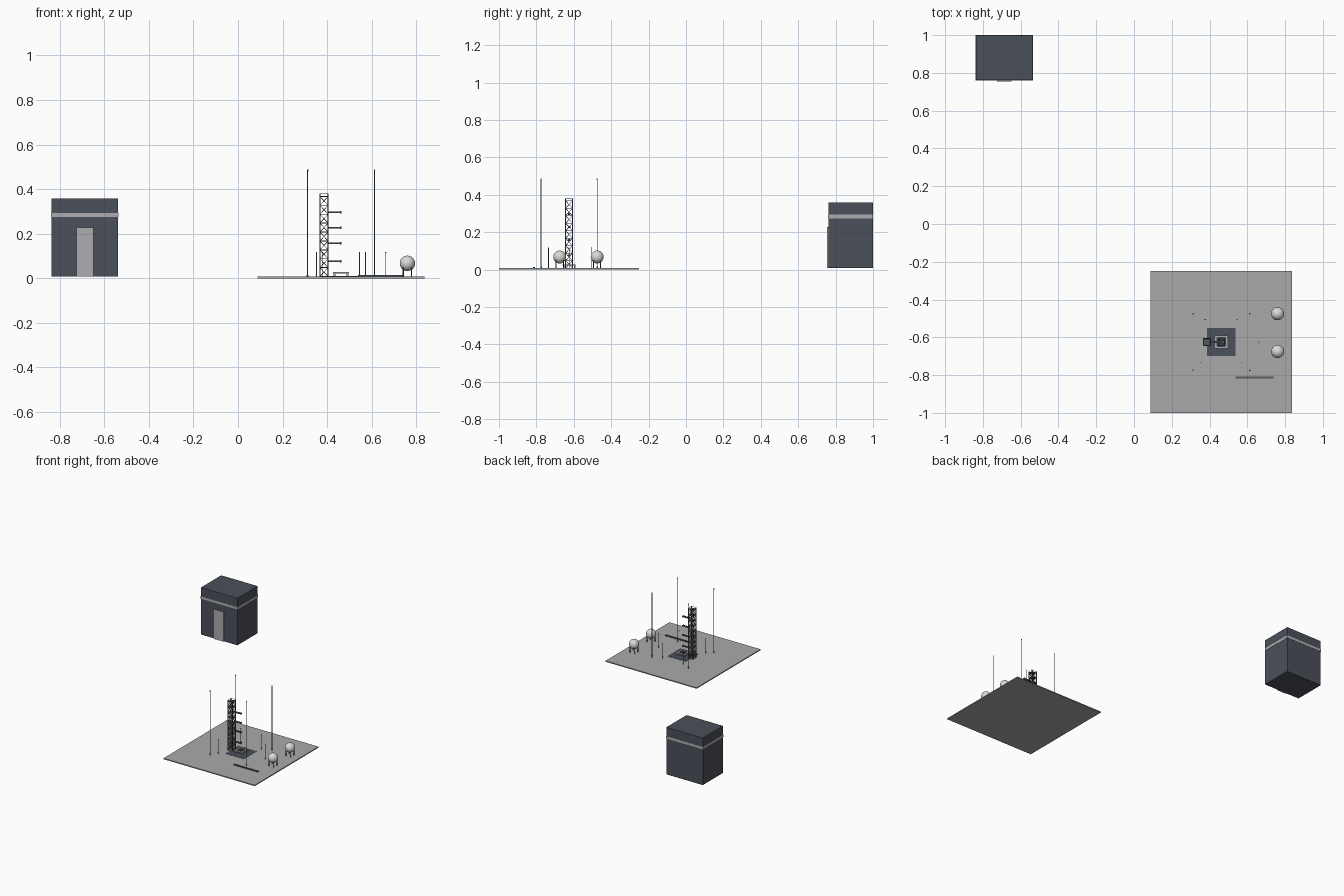
import bpy, bmesh, math
from mathutils import Vector, Matrix

cube = bpy.data.objects.get("Cube")
if cube:
    bpy.data.objects.remove(cube, do_unlink=True)


def material(name, r, g, b):
    m = bpy.data.materials.new(name)
    m.use_nodes = True
    m.diffuse_color = (r, g, b, 1)
    m.node_tree.nodes["Principled BSDF"].inputs["Base Color"].default_value = (r, g, b, 1)
    return m


CONCRETE = material("concrete", 0.40, 0.40, 0.41)
PANEL = material("dark_cladding", 0.07, 0.08, 0.10)
TRIM = material("light_grey_trim", 0.42, 0.42, 0.44)
STEEL = material("dark_steel", 0.09, 0.10, 0.11)
WHITE = material("tank_white", 0.70, 0.70, 0.69)
MAST = material("mast_grey", 0.22, 0.23, 0.24)

GROUND = 0.0075
CX, CY = 0.4625, -0.625          # pad centre
BX, BY = -0.6875, 0.88           # assembly building centre


def finish(name, bm, mat):
    mesh = bpy.data.meshes.new(name)
    bm.to_mesh(mesh)
    bm.free()
    mesh.materials.append(mat)
    obj = bpy.data.objects.new(name, mesh)
    bpy.context.collection.objects.link(obj)
    return obj


def add_box(bm, x, y, z, sx, sy, sz):
    """Box centred on x, y with its base at z."""
    mat = Matrix.Translation((x, y, z + sz / 2)) @ Matrix.Diagonal((sx, sy, sz, 1))
    bmesh.ops.create_cube(bm, size=1, matrix=mat)


def add_strut(bm, a, b, r, sides=6):
    a, b = Vector(a), Vector(b)
    d = b - a
    mat = Matrix.Translation((a + b) / 2) @ d.to_track_quat("Z", "Y").to_matrix().to_4x4()
    bmesh.ops.create_cone(bm, cap_ends=True, segments=sides, radius1=r, radius2=r,
                          depth=d.length, matrix=mat)


def box(name, mat, *dims):
    bm = bmesh.new()
    add_box(bm, *dims)
    return finish(name, bm, mat)


# Launch pad slab, dark deck and service trench
box("pad_slab", CONCRETE, CX, CY, 0, 0.75, 0.75, GROUND)
box("pad_deck", PANEL, CX, CY, GROUND, 0.15, 0.15, 0.0015)
box("service_trench", STEEL, CX + 0.175, CY - 0.188, GROUND, 0.2, 0.012, 0.006)

# Assembly building with stripe and tall door
box("assembly_building", PANEL, BX, BY, GROUND, 0.3, 0.2375, 0.35)
box("building_stripe", TRIM, BX, BY, 0.274, 0.303, 0.2405, 0.019)
box("building_door", TRIM, BX, BY - 0.1215, GROUND, 0.076, 0.008, 0.22)

# Lattice service tower
TX, HALF, BAY, BAYS = 0.386, 0.0185, 0.04, 9
corners = [(TX + sx * HALF, CY + sy * HALF) for sx, sy in ((-1, -1), (1, -1), (1, 1), (-1, 1))]
top = GROUND + BAY * BAYS
bm = bmesh.new()
for x, y in corners:
    add_box(bm, x, y, GROUND, 0.005, 0.005, top + 0.012 - GROUND)
for i in range(BAYS + 1):
    z = GROUND + i * BAY
    for j in range(4):
        p, q = corners[j], corners[(j + 1) % 4]
        add_strut(bm, (*p, z), (*q, z), 0.002, 4)
        if i < BAYS:
            add_strut(bm, (*p, z), (*q, z + BAY), 0.0013, 4)
            add_strut(bm, (*q, z), (*p, z + BAY), 0.0013, 4)
        else:
            add_strut(bm, (*p, z + 0.011), (*q, z + 0.011), 0.0013, 4)
finish("tower_frame", bm, STEEL)

bm = bmesh.new()
for i in range(1, BAYS + 1):
    add_box(bm, TX, CY, GROUND + i * BAY - 0.001, 2 * HALF, 2 * HALF, 0.002)
finish("tower_floors", bm, STEEL)

# Access arms reaching over the mount
bm = bmesh.new()
for z in (0.076, 0.157, 0.2265, 0.296):
    for s in (-1, 1):
        add_box(bm, TX + 0.048, CY + s * 0.004, z - 0.004, 0.06, 0.002, 0.008)
    add_box(bm, TX + 0.048, CY, z - 0.004, 0.06, 0.008, 0.002)
    add_box(bm, TX + 0.075, CY, z - 0.005, 0.007, 0.014, 0.010)
finish("access_arms", bm, STEEL)

# Launch mount: legs, square frame and hold-down ring
bm = bmesh.new()
for sx in (-1, 1):
    for sy in (-1, 1):
        add_box(bm, CX + sx * 0.029, CY + sy * 0.029, GROUND, 0.008, 0.008, 0.015)
    add_box(bm, CX + sx * 0.029, CY, 0.0215, 0.012, 0.07, 0.006)
    add_box(bm, CX, CY + sx * 0.029, 0.0215, 0.046, 0.012, 0.006)
finish("launch_mount", bm, TRIM)

bm = bmesh.new()
for k in range(16):
    a, b = (2 * math.pi * n / 16 for n in (k, k + 1))
    add_strut(bm, (CX + 0.018 * math.cos(a), CY + 0.018 * math.sin(a), 0.025),
              (CX + 0.018 * math.cos(b), CY + 0.018 * math.sin(b), 0.025), 0.003)
for k in range(4):
    a = math.pi * (k / 2 + 0.25)
    add_strut(bm, (CX + 0.008 * math.cos(a), CY + 0.008 * math.sin(a), 0.025),
              (CX + 0.034 * math.cos(a), CY + 0.034 * math.sin(a), 0.025), 0.002)
finish("hold_down_ring", bm, STEEL)

# Tall lightning masts at the four corners
bm = bmesh.new()
for sx in (-1, 1):
    for sy in (-1, 1):
        x, y = CX + sx * 0.15, CY + sy * 0.15
        add_strut(bm, (x, y, GROUND), (x, y, 0.48), 0.0018, 8)
        add_strut(bm, (x, y, 0.48), (x, y, 0.487), 0.003, 8)
        add_strut(bm, (x, y, GROUND), (x, y, GROUND + 0.008), 0.004, 8)
finish("lightning_masts", bm, MAST)

# Short floodlight poles
bm = bmesh.new()
for dx, dy in ((-0.11, -0.11), (0.11, -0.11), (0.083, 0.12), (-0.085, 0.12), (0.2, 0)):
    x, y = CX + dx, CY + dy
    add_strut(bm, (x, y, GROUND), (x, y, 0.115), 0.0015, 8)
    add_box(bm, x, y, 0.114, 0.006, 0.004, 0.004)
finish("floodlight_poles", bm, MAST)

# Spherical storage tanks on legs
for side, y in (("back", -0.475), ("front", -0.675)):
    x = CX + 0.298
    bm = bmesh.new()
    bmesh.ops.create_uvsphere(bm, u_segments=32, v_segments=16, radius=0.0345,
                              matrix=Matrix.Translation((x, y, 0.067)))
    tank = finish(side + "_tank", bm, WHITE)
    for poly in tank.data.polygons:
        poly.use_smooth = True
    bm = bmesh.new()
    for sx in (-1, 1):
        for sy in (-1, 1):
            px, py = x + sx * 0.019, y + sy * 0.019
            add_strut(bm, (px, py, GROUND), (px, py, 0.05), 0.0025, 8)
    finish(side + "_tank_legs", bm, STEEL)
